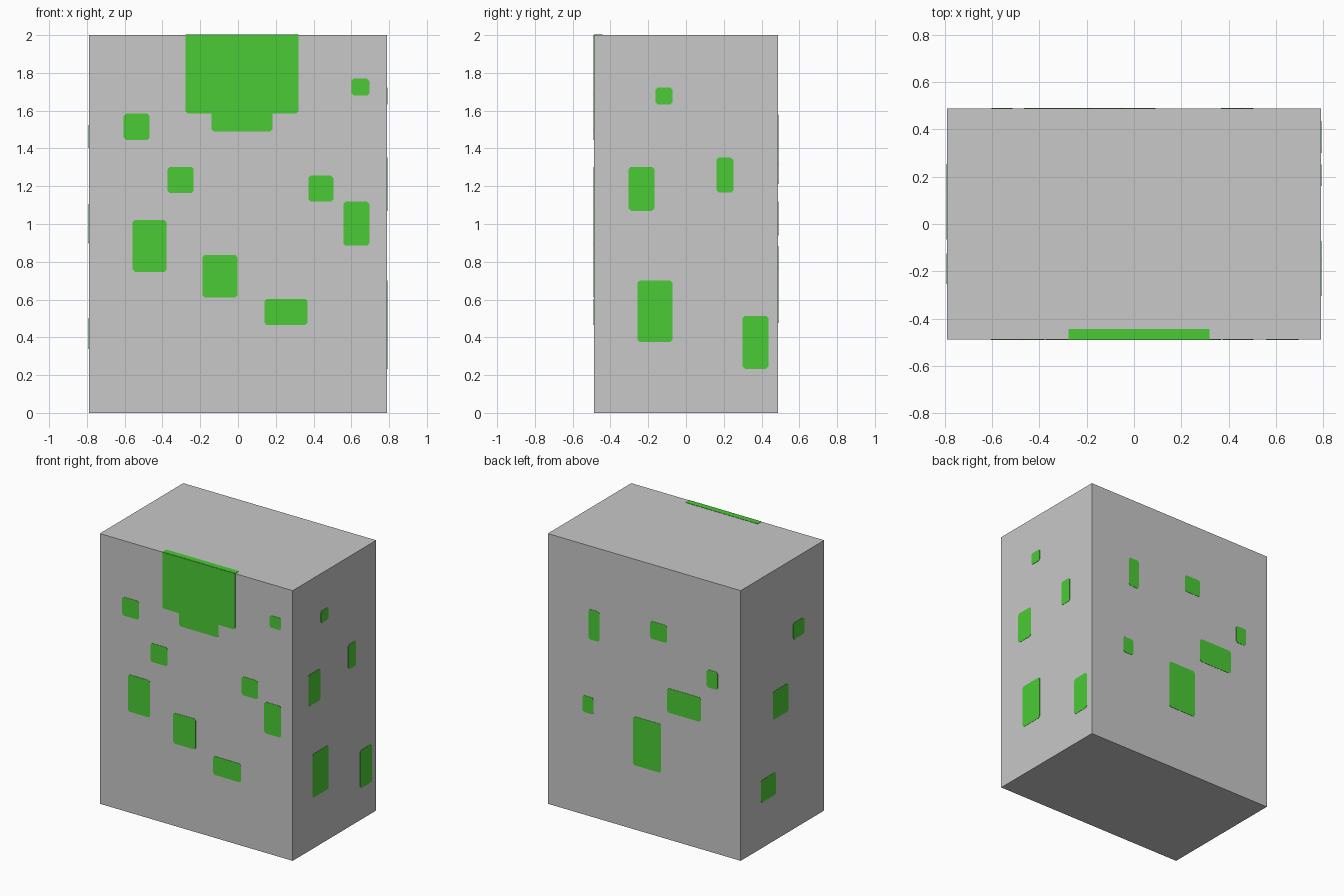
import bpy, bmesh
from mathutils import Vector

if "Cube" in bpy.data.objects:
    bpy.data.objects.remove(bpy.data.objects["Cube"])

W, D, H = 0.79, 0.488, 2.0   # half width, half depth, height
T = 0.002                    # thickness of painted plates
C = 0.012                    # clipped corner of a patch


def material(name, rgb):
    m = bpy.data.materials.new(name)
    m.diffuse_color = (*rgb, 1.0)
    m.use_nodes = True
    m.node_tree.nodes["Principled BSDF"].inputs["Base Color"].default_value = m.diffuse_color
    return m


grey = material("light grey", (0.578, 0.578, 0.578))
green = material("bright green", (0.070, 0.597, 0.036))


def finish(name, bm, mat):
    bmesh.ops.recalc_face_normals(bm, faces=bm.faces)
    me = bpy.data.meshes.new(name)
    bm.to_mesh(me)
    bm.free()
    me.materials.append(mat)
    ob = bpy.data.objects.new(name, me)
    bpy.context.collection.objects.link(ob)
    return ob


def clipped(a0, a1, b0, b1):
    """Rectangle outline with small clipped corners."""
    return [(a0 + C, b0), (a1 - C, b0), (a1, b0 + C), (a1, b1 - C),
            (a1 - C, b1), (a0 + C, b1), (a0, b1 - C), (a0, b0 + C)]


def plates(name, outlines, place, normal):
    """Thin plates: outlines mapped onto a wall, then extruded outwards."""
    bm = bmesh.new()
    for pts in outlines:
        f = bm.faces.new([bm.verts.new(place(a, b)) for a, b in pts])
        ext = bmesh.ops.extrude_face_region(bm, geom=[f], use_keep_orig=True)
        verts = [g for g in ext["geom"] if isinstance(g, bmesh.types.BMVert)]
        bmesh.ops.translate(bm, verts=verts, vec=Vector(normal) * T)
    return finish(name, bm, green)


# Main block
bm = bmesh.new()
bmesh.ops.create_cube(bm, size=1.0)
bmesh.ops.scale(bm, verts=bm.verts, vec=(2 * W, 2 * D, H))
bmesh.ops.translate(bm, verts=bm.verts, vec=(0, 0, H / 2))
finish("block", bm, grey)

# Patches per wall: (side min, side max, z min, z max)
front = [(0.60, 0.695, 1.68, 1.77), (-0.605, -0.468, 1.446, 1.584),
         (-0.373, -0.235, 1.165, 1.303), (0.373, 0.505, 1.118, 1.256),
         (0.558, 0.695, 0.885, 1.118), (-0.558, -0.378, 0.747, 1.022),
         (-0.188, -0.003, 0.61, 0.837), (0.14, 0.368, 0.466, 0.604)]
right = [(-0.161, -0.071, 1.632, 1.722), (-0.304, -0.167, 1.07, 1.303),
         (0.161, 0.251, 1.166, 1.351), (-0.257, -0.071, 0.376, 0.70),
         (0.30, 0.436, 0.233, 0.514)]
back = [(0.367, 0.456, 1.31, 1.533), (-0.187, -0.049, 1.45, 1.58),
        (0.415, 0.505, 0.76, 0.883), (-0.464, -0.187, 0.94, 1.12),
        (-0.602, -0.513, 1.213, 1.345), (-0.138, 0.09, 0.476, 0.837)]
left = [(-0.253, -0.124, 1.402, 1.524), (-0.065, 0.112, 0.897, 1.106),
        (0.076, 0.253, 0.338, 0.503)]

# Large stepped patch at the top of the front wall
stepped = [(-0.277, H), (-0.277, 1.585 + C), (-0.277 + C, 1.585), (-0.14, 1.585),
           (-0.14, 1.49 + C), (-0.14 + C, 1.49), (0.183 - C, 1.49), (0.183, 1.49 + C),
           (0.183, 1.585), (0.32 - C, 1.585), (0.32, 1.585 + C), (0.32, H)]


def outlines(rects):
    return [clipped(*r) for r in rects]


plates("front_patches", outlines(front) + [stepped], lambda a, b: (a, -D, b), (0, -1, 0))
plates("right_patches", outlines(right), lambda a, b: (W, a, b), (1, 0, 0))
plates("back_patches", outlines(back), lambda a, b: (a, D, b), (0, 1, 0))
plates("left_patches", outlines(left), lambda a, b: (-W, a, b), (-1, 0, 0))

# Strip where the large patch folds over the top edge
strip = [(-0.277, -D), (0.32, -D), (0.32, -0.443), (-0.277, -0.443)]
plates("top_strip", [strip], lambda a, b: (a, b, H), (0, 0, 1))
